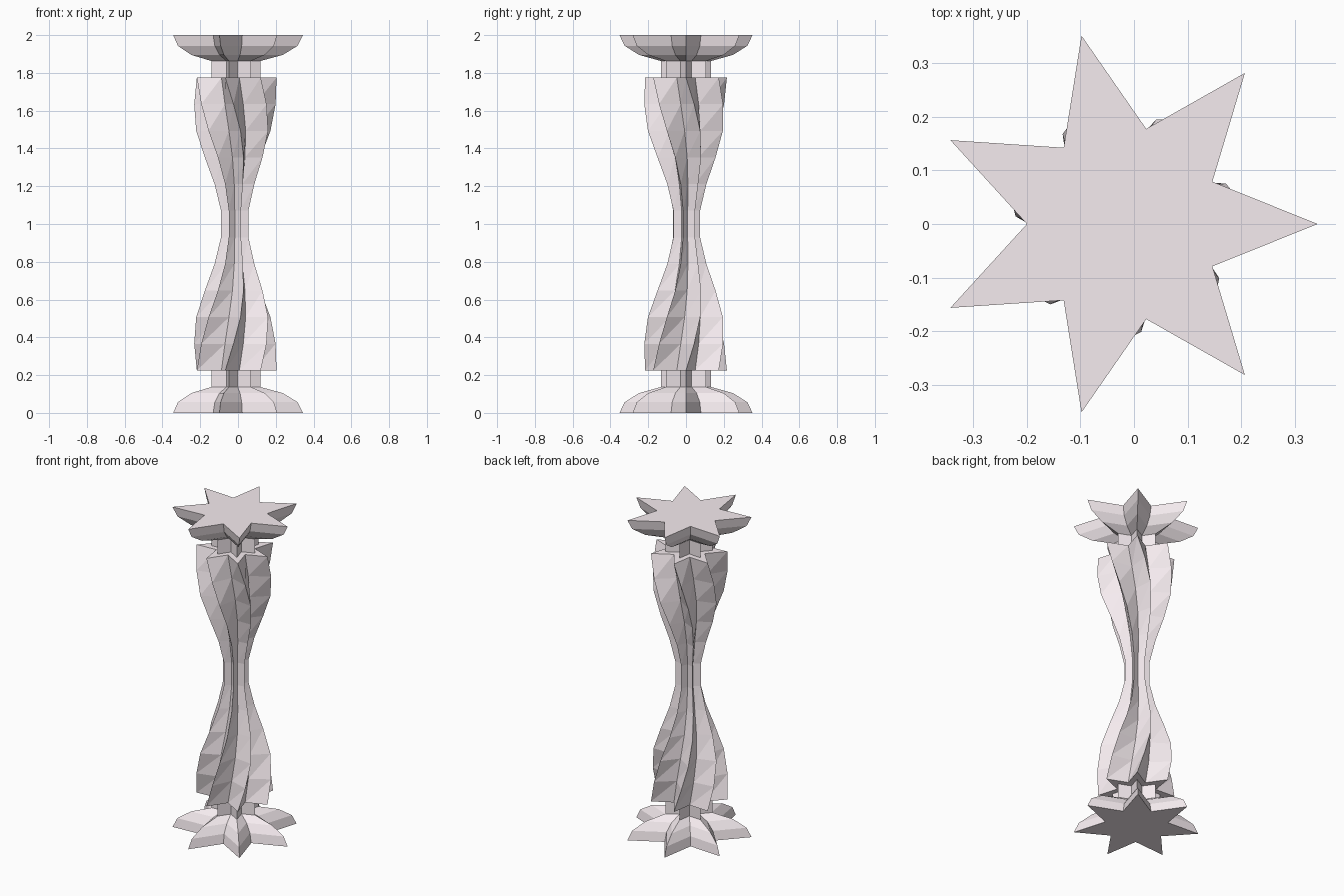
import bpy, bmesh, math

if "Cube" in bpy.data.objects:
    bpy.data.objects.remove(bpy.data.objects["Cube"])

POINTS = 7        # points of the star cross-section
RATIO = 0.505     # inner radius / outer radius
CX = -0.0178      # star axis, so that the bounding box is centred

# pale, slightly pink stone
stone = bpy.data.materials.new("pale_stone")
stone.diffuse_color = (0.92, 0.84, 0.87, 1)
stone.use_nodes = True
stone.node_tree.nodes["Principled BSDF"].inputs["Base Color"].default_value = stone.diffuse_color


def star_loft(name, rings, triangulate=False):
    """Loft star sections; each ring is (radius, z, twist in radians)."""
    bm = bmesh.new()
    loops = []
    n = POINTS * 2
    for radius, z, twist in rings:
        loop = []
        for i in range(n):
            a = twist + math.pi * i / POINTS
            r = radius * (RATIO if i % 2 else 1)
            loop.append(bm.verts.new((CX + r * math.cos(a), r * math.sin(a), z)))
        loops.append(loop)
    sides = []
    for lo, hi in zip(loops, loops[1:]):
        for i in range(n):
            j = (i + 1) % n
            sides.append(bm.faces.new((lo[i], lo[j], hi[j], hi[i])))
    bm.faces.new(loops[0][::-1])
    bm.faces.new(loops[-1])
    if triangulate:
        bmesh.ops.triangulate(bm, faces=sides, quad_method='FIXED')
    bmesh.ops.recalc_face_normals(bm, faces=bm.faces)
    mesh = bpy.data.meshes.new(name)
    bm.to_mesh(mesh)
    bm.free()
    mesh.materials.append(stone)
    obj = bpy.data.objects.new(name, mesh)
    bpy.context.collection.objects.link(obj)
    return obj


def flipped(rings):
    return [(r, 2 - z, t) for r, z, t in reversed(rings)]


# domed star foot and its mirrored capital
R, H = 0.361, 0.148
dome = [(R * math.cos(k * math.pi / 8), H * math.sin(k * math.pi / 8), 0) for k in range(4)]
dome.append((0.01, H, 0))
star_loft("foot", dome)
star_loft("capital", flipped(dome))

# short straight necks
neck = [(0.137, 0.137, 0), (0.137, 0.226, 0)]
star_loft("lower_neck", neck)
star_loft("upper_neck", flipped(neck))

# waisted shaft, twisting towards the middle and back again
half = [0.222, 0.221, 0.204, 0.158, 0.108, 0.0745]
radii = half + half[::-1]
z0, z1 = 0.225, 1.775
shaft = []
for k, r in enumerate(radii):
    t = k / (len(radii) - 1)
    shaft.append((r, z0 + (z1 - z0) * t, 0.7 * math.sin(math.pi * t)))
star_loft("shaft", shaft, triangulate=True)
